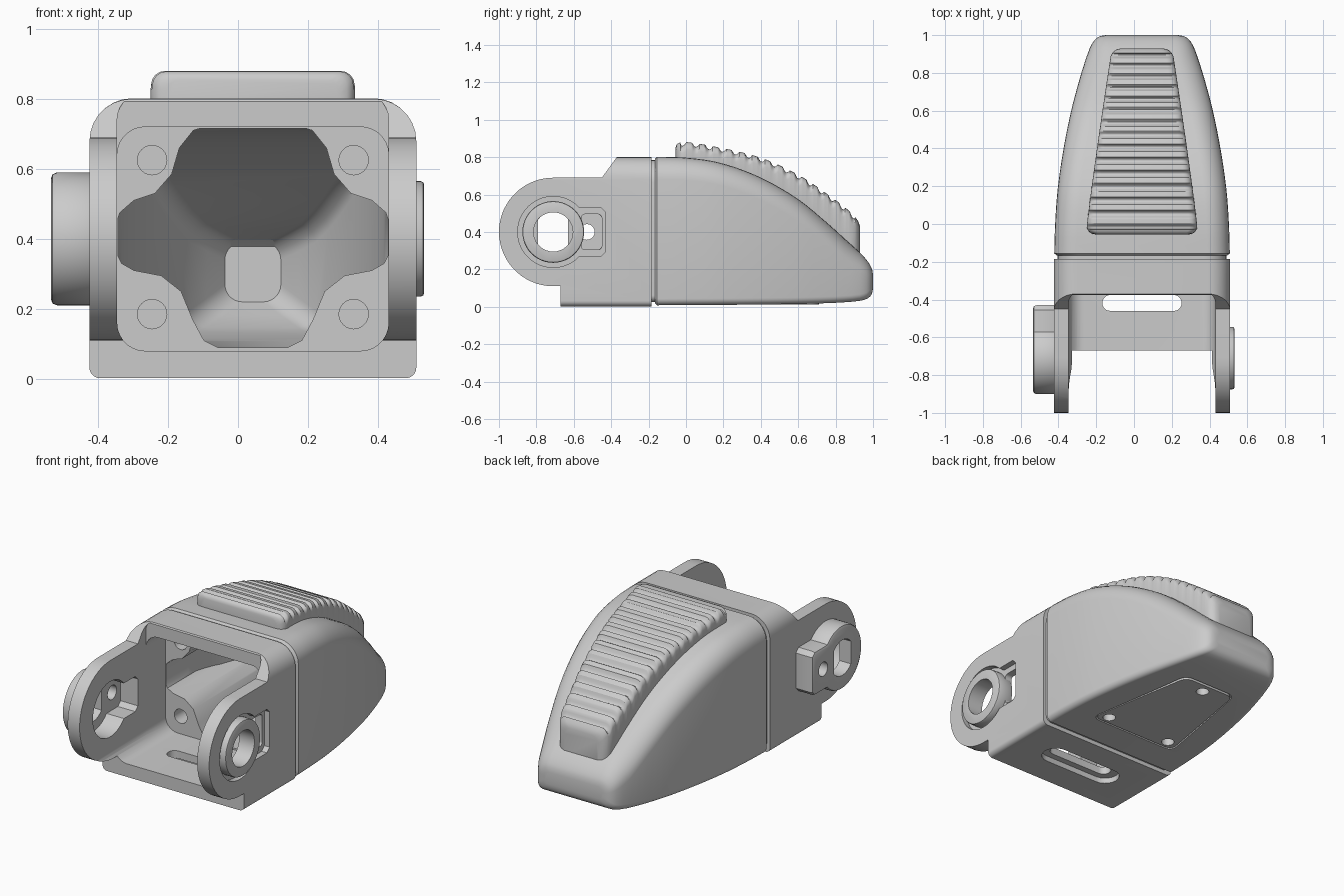
import bpy, bmesh
from math import sin, cos, asin, pi, sqrt, radians, hypot

if "Cube" in bpy.data.objects:
    bpy.data.objects.remove(bpy.data.objects["Cube"])

CX = 0.0425            # middle of the body in x
PY, PZ = -0.71, 0.40   # pivot axis


def mesh_object(name, bm):
    bmesh.ops.recalc_face_normals(bm, faces=bm.faces)
    me = bpy.data.meshes.new(name)
    bm.to_mesh(me)
    bm.free()
    ob = bpy.data.objects.new(name, me)
    bpy.context.collection.objects.link(ob)
    return ob


def loft(name, sections, rad=0):
    bm = bmesh.new()
    rings = [[bm.verts.new(p) for p in s] for s in sections]
    n = len(rings[0])
    bm.faces.new(rings[0])
    bm.faces.new(rings[-1])
    for a, b in zip(rings, rings[1:]):
        for i in range(n):
            bm.faces.new((a[i], a[(i + 1) % n], b[(i + 1) % n], b[i]))
    if rad:  # round the edges running along the extrusion
        edges = [bm.edges.get((a, b)) for a, b in zip(rings[0], rings[1])]
        bmesh.ops.bevel(bm, geom=edges, offset=rad, segments=5, profile=0.5, affect='EDGES')
    return mesh_object(name, bm)


def prism(name, pts, axis, a, b, rad=0):
    def place(p, h):
        return {'x': (h, *p), 'y': (p[0], h, p[1]), 'z': (*p, h)}[axis]
    return loft(name, [[place(p, h) for p in pts] for h in (a, b)], rad)


def activate(ob):
    bpy.ops.object.select_all(action='DESELECT')
    ob.select_set(True)
    bpy.context.view_layer.objects.active = ob


def boolean(ob, tool, op='DIFFERENCE'):
    m = ob.modifiers.new("bool", 'BOOLEAN')
    m.object, m.operation, m.solver = tool, op, 'EXACT'
    activate(ob)
    bpy.ops.object.modifier_apply(modifier=m.name)
    bpy.data.objects.remove(tool)


def bevel(ob, width, segs=2):
    m = ob.modifiers.new("bevel", 'BEVEL')
    m.width, m.segments, m.limit_method, m.angle_limit = width, segs, 'ANGLE', radians(50)
    activate(ob)
    bpy.ops.object.modifier_apply(modifier=m.name)


def circle(x, y, r, n=36):
    return [(x + r * cos(2 * pi * i / n), y + r * sin(2 * pi * i / n)) for i in range(n)]


def rect(x0, x1, y0, y1):
    return [(x0, y0), (x1, y0), (x1, y1), (x0, y1)]


def rounded(hw, bot, top, rt, rb, n=7):
    corners = [(hw - rb, bot + rb, rb, -90), (hw - rt, top - rt, rt, 0),
               (-hw + rt, top - rt, rt, 90), (-hw + rb, bot + rb, rb, 180)]
    return [(CX + x + r * cos(radians(a + 90 * i / n)), z + r * sin(radians(a + 90 * i / n)))
            for x, z, r, a in corners for i in range(n + 1)]


def keyhole(r, h, end, c=0.025):
    a = asin(h / r)
    arc = [(PY + r * cos(t), PZ + r * sin(t)) for t in
           [a + (2 * pi - 2 * a) * i / 36 for i in range(37)]]
    return arc + [(end - c, PZ - h), (end, PZ - h + c), (end, PZ + h - c), (end - c, PZ + h)]


def spline(keys, y):
    """Smooth interpolation of key rows (y, v1, v2, ...)."""
    i = max(k for k in range(len(keys) - 1) if keys[k][0] <= y or k == 0)
    a, b = keys[i], keys[i + 1]
    p, q = keys[max(i - 1, 0)], keys[min(i + 2, len(keys) - 1)]
    h = b[0] - a[0]
    t = (y - a[0]) / h
    out = []
    for k in range(1, len(a)):
        m0 = (b[k] - p[k]) / (b[0] - p[0]) * h
        m1 = (q[k] - a[k]) / (q[0] - a[0]) * h
        out.append((2*t**3 - 3*t**2 + 1) * a[k] + (t**3 - 2*t**2 + t) * m0
                   + (3*t**2 - 2*t**3) * b[k] + (t**3 - t**2) * m1)
    return out


# Knuckle base: side profile trimmed by the rounded front outline
ear = [(PY + 0.29 * cos(radians(a)), PZ + 0.29 * sin(radians(a))) for a in range(90, 271, 6)]
side = [(-0.67, 0), (-0.185, 0), (-0.185, 0.8), (-0.37, 0.8), (-0.45, 0.69)] + ear + [(-0.67, 0.11)]
base = prism("knuckle_base", side, 'x', CX - 0.6, CX + 0.6)
boolean(base, prism("cut", rounded(0.467, 0.002, 0.8, 0.12, 0.03), 'y', -1.1, -0.1), 'INTERSECT')
boolean(base, prism("cut", rounded(0.388, 0.08, 0.72, 0.08, 0.08), 'y', -1.1, -0.1))
boolean(base, prism("cut", rounded(0.388, 0.08, 0.82, 0.08, 0.08), 'y', -1.1, -0.375))


def slot(hl, hh, z0, z1):
    return prism("cut", rect(CX - hl, CX + hl, -0.418 - hh, -0.418 + hh), 'z', z0, z1, hh * 0.98)


# Floor slot with a wider recess below
boolean(base, slot(0.21, 0.042, -0.1, 0.2))
boolean(base, slot(0.26, 0.08, -0.1, 0.035))

# Left pivot boss: keyhole shape, recessed inside, flat-sided hole and pin hole
boss = prism("left_pivot_boss", keyhole(0.19, 0.13, -0.43), 'x', -0.535, -0.40)
bevel(boss, 0.018)
flat_hole = [(max(-0.79, min(-0.63, y)), z) for y, z in circle(PY, PZ, 0.105)]
left_cuts = [(keyhole(0.165, 0.105, -0.45), -0.46, -0.30), (circle(-0.53, PZ, 0.042, 20), -0.6, -0.3)]
boolean(base, prism("cut", keyhole(0.165, 0.105, -0.45), 'x', -0.5, -0.30))
for pts, a, b in left_cuts:
    boolean(boss, prism("cut", pts, 'x', a, b))
d_pts = [p for i, p in enumerate(flat_hole) if hypot(p[0] - PY, p[1] - PZ) > 0.1]
boolean(boss, prism("cut", d_pts, 'x', -0.6, -0.3))

# Right ear: keyhole recess, open window and raised bearing ring
boolean(base, prism("cut", keyhole(0.19, 0.13, -0.43), 'x', 0.475, 0.6))
boolean(base, prism("cut", rect(-0.56, -0.45, 0.305, 0.495), 'x', 0.40, 0.6, 0.02))
boolean(base, prism("cut", circle(PY, PZ, 0.13), 'x', 0.40, 0.6))
ring = prism("right_bearing_ring", circle(PY, PZ, 0.165, 48), 'x', 0.432, 0.532)
bevel(ring, 0.01)
boolean(ring, prism("cut", circle(PY, PZ, 0.105), 'x', 0.40, 0.6))

# Fingertip shell: y, half width, top, bottom
tip_keys = [(-0.16, 0.465, 0.802, 0.008), (0, 0.46, 0.797, 0.009), (0.18, 0.447, 0.77, 0.010),
            (0.39, 0.417, 0.695, 0.012), (0.6, 0.375, 0.575, 0.015), (0.77, 0.33, 0.435, 0.02),
            (0.86, 0.302, 0.352, 0.025), (0.93, 0.277, 0.29, 0.032), (0.975, 0.25, 0.238, 0.047),
            (0.995, 0.22, 0.2, 0.072), (1.0, 0.19, 0.172, 0.1)]


def tip_section(y, inset=0, at=None):
    hw, t, b = spline(tip_keys, y)
    h = t - b
    pts = rounded(hw - inset, b + inset, t - inset, min(0.12, h * 0.42), min(0.035, h * 0.3))
    return [(x, y if at is None else at, z) for x, z in pts]


ys = [-0.155 + 1.085 * i / 26 for i in range(27)] + [0.95, 0.965, 0.975, 0.985, 0.99, 0.995, 0.998, 1.0]
tip = loft("fingertip_shell", [tip_section(-0.155, 0.018, -0.19), tip_section(-0.155, 0.018, -0.166),
                               tip_section(-0.155, 0.012, -0.166)] + [tip_section(y) for y in ys])

# Tapered cavity limited by the four screw posts
cav_keys = [(-0.25, 0.388, 0.72, 0.09), (0.1, 0.372, 0.69, 0.09), (0.4, 0.30, 0.59, 0.10),
            (0.65, 0.19, 0.45, 0.14), (0.8, 0.08, 0.39, 0.22)]
cavity = loft("cavity", [[(x, y, z) for x, z in rounded(w, b, t, 0.05, 0.05)] for y, (w, t, b) in
                         [(y, spline(cav_keys, y)) for y in [-0.25 + 1.05 * i / 16 for i in range(17)]]])
half = [(0.12, 0.725), (0.17, 0.71), (0.21, 0.66), (0.232, 0.585), (0.28, 0.53), (0.34, 0.51), (0.38, 0.475),
        (0.395, 0.43), (0.395, 0.37), (0.375, 0.33), (0.34, 0.31), (0.262, 0.295), (0.205, 0.25),
        (0.172, 0.17), (0.14, 0.11), (0.09, 0.085)]
cross = [(CX + x, z) for x, z in half] + [(CX - x, z) for x, z in reversed(half)]
boolean(cavity, prism("cut", cross, 'y', -0.3, 1.0), 'INTERSECT')
boolean(tip, cavity)
for sx in (-1, 1):
    for z in (0.185, 0.625):
        boolean(tip, prism("cut", circle(CX + sx * 0.288, z, 0.042, 24), 'y', -0.3, 0.02))

# Bottom cover panel with three screw holes
def trapezoid(g):
    return [(CX - 0.285 - g, 0.04 - g), (CX + 0.285 + g, 0.04 - g),
            (CX + 0.17 + g, 0.71 + g), (CX - 0.17 - g, 0.71 + g)]


boolean(tip, prism("cut", trapezoid(0.008), 'z', -0.1, 0.03, 0.05))
panel = prism("bottom_panel", trapezoid(0), 'z', 0.011, 0.034, 0.045)
for x, y in ((-0.215, 0.09), (0.215, 0.09), (0, 0.65)):
    for ob in (tip, panel):
        boolean(ob, prism("cut", circle(CX + x, y, 0.036, 24), 'z', -0.1, 0.07))

# Ribbed grip pad following the top of the shell
pad_keys = [(-0.055, 0.885), (0.07, 0.872), (0.39, 0.80), (0.61, 0.70), (0.77, 0.592), (0.87, 0.515), (0.93, 0.46)]
sections, s, last = [], 0.0, None
N = 200
for i in range(N + 1):
    y = -0.055 + 0.985 * i / N
    top = spline(pad_keys, y)[0]
    if last:
        s += hypot(y - last[0], top - last[1])
    last = (y, top)
    d = min(y + 0.055, 0.93 - y)
    e = 1 - min(1, d / 0.05)
    shrink = 0.05 * (1 - sqrt(1 - e * e))
    off = (s % 0.072) - 0.036
    groove = 0.02 * max(0, 1 - (off / 0.02) ** 2) if d > 0.025 else 0
    hw = 0.297 - 0.137 * (i / N) ** 1.1 - shrink
    pts = rounded(hw, spline(tip_keys, y)[1] - 0.03, top - groove - shrink * 0.6, 0.04, 0.005, 4)
    sections.append([(x, y, z) for x, z in pts])
pad = loft("grip_pad", sections)

for ob in (base, boss, ring, tip, panel, pad):
    activate(ob)
    bpy.ops.object.shade_smooth_by_angle(angle=radians(30))
